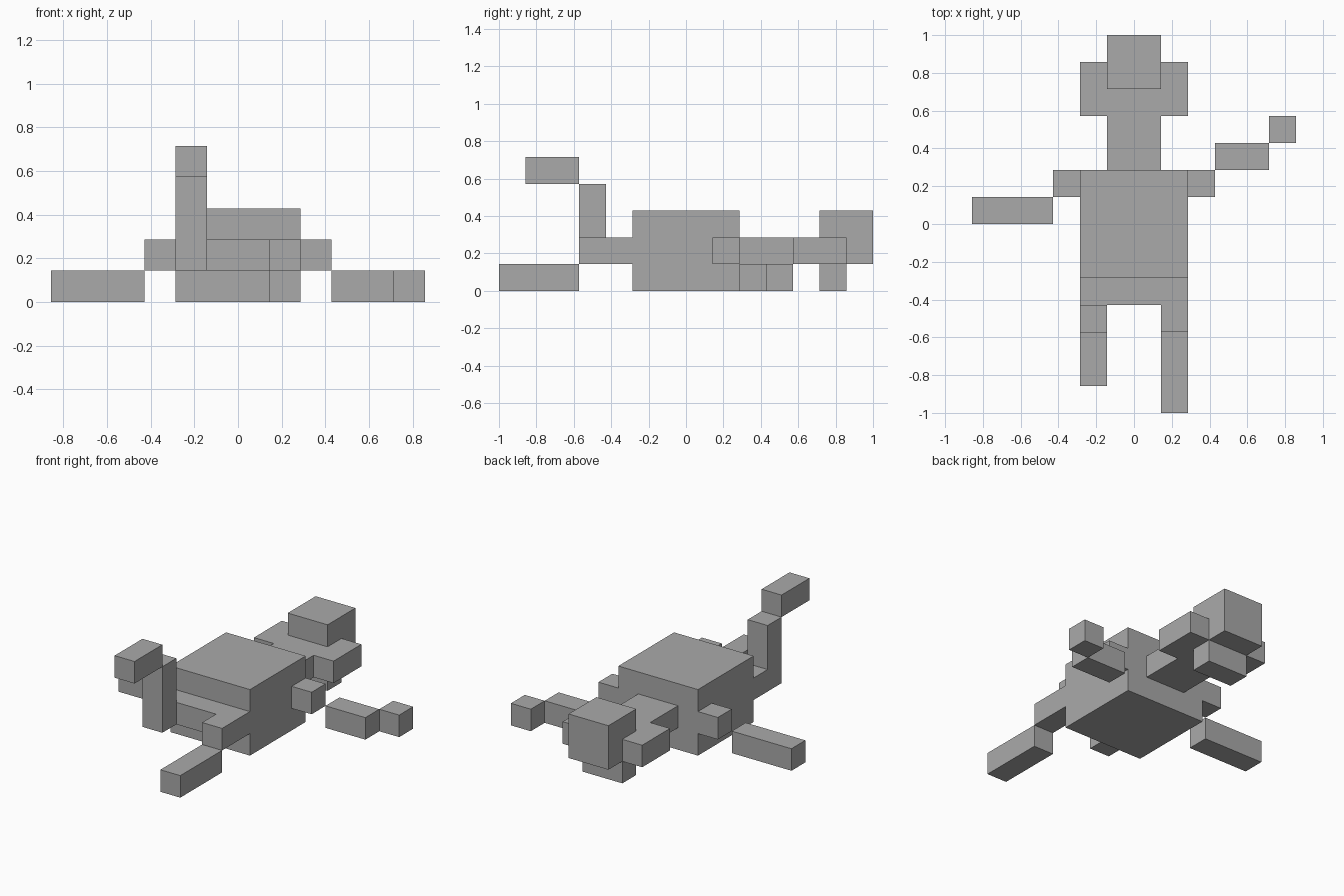
import bpy
from mathutils import Vector

# Everything sits on a grid of cubes; the model is fourteen cubes long
UNIT = 1 / 7

default = bpy.data.objects.get("Cube")
if default:
    bpy.data.objects.remove(default, do_unlink=True)

grey = bpy.data.materials.new("plain grey")
grey.use_nodes = True
colour = (0.4, 0.4, 0.4, 1)
grey.diffuse_color = colour
grey.node_tree.nodes["Principled BSDF"].inputs["Base Color"].default_value = colour


def block(name, x, y, z):
    """Flat-sided block between (low, high) grid lines on each axis."""
    low, high = (Vector(c) * UNIT for c in zip(x, y, z))
    bpy.ops.mesh.primitive_cube_add(size=1, location=(low + high) / 2)
    ob = bpy.context.object
    ob.name = name
    ob.scale = high - low
    bpy.ops.object.transform_apply(location=False, rotation=False, scale=True)
    ob.data.materials.append(grey)
    return ob


# Torso and hips
block("torso", (-2, 2), (-2, 2), (0, 3))
block("hips", (-2, 2), (-3, -2), (1, 2))

# Neck and head
block("neck", (-1, 1), (2, 4), (1, 2))
block("head_base", (-2, 2), (4, 6), (1, 2))
block("head_crown", (-1, 1), (5, 7), (1, 3))
block("head_underside", (-1, 1), (5, 6), (0, 1))

# Matching shoulders and thighs
for side, sign in (("left", 1), ("right", -1)):
    block(side + "_shoulder", sorted((2 * sign, 3 * sign)), (1, 2), (1, 2))
    block(side + "_thigh", sorted((sign, 2 * sign)), (-4, -3), (1, 2))

# Left arm steps outward, right arm lies straight
block("left_forearm", (3, 5), (2, 3), (0, 1))
block("left_hand", (5, 6), (3, 4), (0, 1))
block("right_forearm", (-6, -3), (0, 1), (0, 1))

# Left leg lies flat, right leg is raised
block("left_shin", (1, 2), (-7, -4), (0, 1))
block("right_shin", (-2, -1), (-4, -3), (2, 4))
block("right_foot", (-2, -1), (-6, -4), (4, 5))
